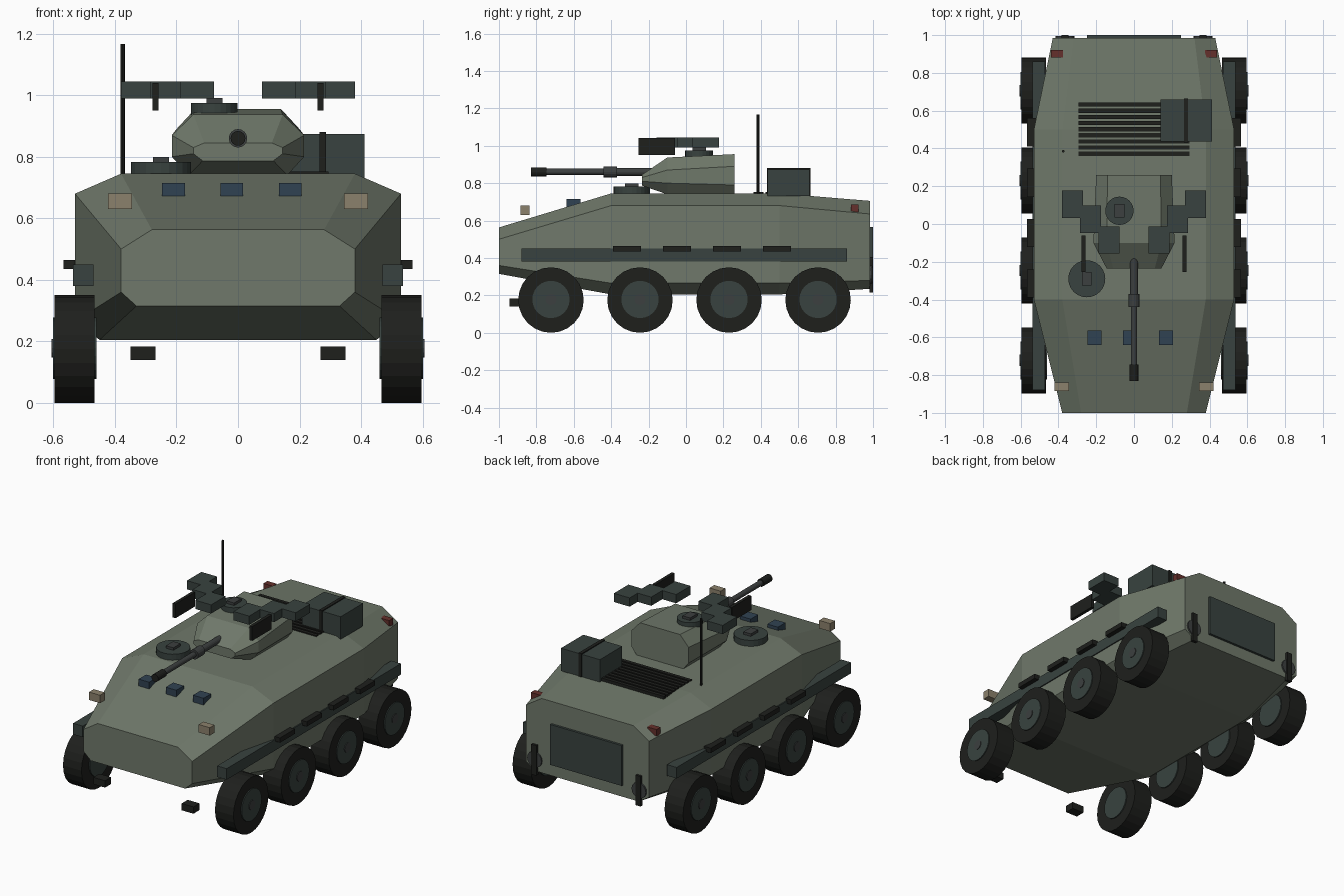
import bpy, bmesh
from math import pi
from mathutils import Matrix, Vector

if "Cube" in bpy.data.objects:
    bpy.data.objects.remove(bpy.data.objects["Cube"])


def material(name, r, g, b):
    m = bpy.data.materials.new(name)
    m.diffuse_color = (r, g, b, 1)
    m.use_nodes = True
    m.node_tree.nodes["Principled BSDF"].inputs["Base Color"].default_value = m.diffuse_color
    return m


GREEN = material("hull_green", .16, .19, .145)
DARK = material("dark_green", .04, .055, .05)
BLACK = material("black", .013, .014, .012)
METAL = material("gun_metal", .045, .05, .05)
BLUE = material("glass_blue", .03, .055, .085)
TAN = material("lamp_tan", .26, .22, .15)
RED = material("lamp_red", .13, .03, .025)


def finish(bm, name, mat):
    bmesh.ops.recalc_face_normals(bm, faces=bm.faces)
    me = bpy.data.meshes.new(name)
    bm.to_mesh(me)
    bm.free()
    me.materials.append(mat)
    ob = bpy.data.objects.new(name, me)
    bpy.context.collection.objects.link(ob)
    return ob


def box(name, x, y, z, mat):
    """Box from (min, max) ranges on each axis."""
    bm = bmesh.new()
    size = [r[1] - r[0] for r in (x, y, z)]
    mid = [(r[1] + r[0]) / 2 for r in (x, y, z)]
    bmesh.ops.create_cube(bm, size=1, matrix=Matrix.Translation(mid) @ Matrix.Diagonal((*size, 1)))
    return finish(bm, name, mat)


def box_pair(name, x, y, z, mat):
    box(name + "_right", x, y, z, mat)
    box(name + "_left", (-x[1], -x[0]), y, z, mat)


def rod(name, start, end, r, mat, sides=24):
    """Cylinder between two points."""
    a, b = Vector(start), Vector(end)
    bm = bmesh.new()
    turn = (b - a).to_track_quat('Z', 'Y').to_matrix().to_4x4()
    bmesh.ops.create_cone(bm, cap_ends=True, segments=sides, radius1=r, radius2=r,
                          depth=(b - a).length, matrix=Matrix.Translation((a + b) / 2) @ turn)
    return finish(bm, name, mat)


def loft(name, sections, mat):
    """Join cross-sections; each is (y, right half-profile from bottom to top)."""
    bm = bmesh.new()
    rings = []
    for y, half in sections:
        loop = half + [(-x, z) for x, z in reversed(half)]
        rings.append([bm.verts.new((x, y, z)) for x, z in loop])
    for a, b in zip(rings, rings[1:]):
        for i in range(len(a)):
            j = (i + 1) % len(a)
            bm.faces.new((a[i], a[j], b[j], b[i]))
    bm.faces.new(rings[0])
    bm.faces.new(rings[-1])
    return finish(bm, name, mat)


# Hull and turret shells
loft("hull", [
    (-1.0, [(.33, .315), (.38, .36), (.38, .50), (.28, .563)]),
    (-.4, [(.45, .205), (.53, .265), (.53, .68), (.38, .745)]),
    (.5, [(.45, .205), (.53, .265), (.53, .68), (.38, .745)]),
    (.985, [(.36, .235), (.43, .28), (.43, .635), (.32, .705)])], GREEN)
loft("turret", [
    (-.235, [(.115, .787), (.145, .81), (.145, .83), (.11, .845)]),
    (-.1, [(.16, .74), (.215, .80), (.215, .87), (.145, .937)]),
    (.26, [(.16, .74), (.20, .79), (.20, .89), (.14, .955)])], GREEN)

# Gun barrel with sleeve and muzzle
rod("barrel", (0, -.80, .86), (0, -.44, .86), .017, METAL, 16)
rod("barrel_base", (0, -.44, .86), (0, -.08, .86), .021, METAL, 16)
rod("barrel_sleeve", (0, -.44, .86), (0, -.37, .86), .03, METAL, 16)
rod("muzzle", (0, -.83, .86), (0, -.745, .86), .024, BLACK, 16)

# Wheels
for s, side in ((1, "right"), (-1, "left")):
    for i in range(4):
        y = -.722 + .476 * i
        tag = f"_{side}_{i + 1}"
        rod("tire" + tag, (s * .467, y, .175), (s * .596, y, .175), .175, BLACK)
        rod("hub" + tag, (s * .46, y, .178), (s * .602, y, .178), .1, DARK)
        rod("hub_cap" + tag, (s * .6, y, .178), (s * .606, y, .178), .03, METAL, 12)

# Side skirts and steps
box_pair("skirt", (.47, .537), (-.88, .86), (.38, .45), DARK)
for i in range(4):
    y = -.315 + .267 * i
    box_pair(f"step_{i + 1}", (.51, .567), (y - .075, y + .075), (.435, .465), BLACK)

# Hatches, each a disc with a raised block
for name, x, y, z, r in (("driver_hatch", -.25, -.29, .743, .098),
                         ("commander_hatch", -.077, .07, .935, .075)):
    top = z + .04
    rod(name, (x, y, z), (x, y, top), r, DARK)
    box(name + "_block", (x - .026, x + .026), (y - .036, y + .036), (top, top + .016), METAL)

# Stepped launcher boxes and hanging plates beside the turret
for i, (x, y) in enumerate(((.325, .105), (.23, .025), (.133, -.085))):
    box_pair(f"launcher_{i + 1}", (x - .055, x + .055), (y - .072, y + .072), (.99, 1.045), DARK)
box_pair("launcher_plate", (.258, .278), (-.255, -.06), (.95, 1.04), BLACK)

# Front vision blocks
for i, x in enumerate((-.21, -.02, .17)):
    box(f"vision_block_{i + 1}", (x - .037, x + .037), (-.64, -.565), (.672, .715), BLUE)

# Lights and tow hooks
box_pair("headlight", (.345, .422), (-.885, -.838), (.63, .68), TAN)
box_pair("tail_light", (.375, .44), (.882, .922), (.645, .687), RED)
box_pair("tow_hook", (.268, .35), (-.945, -.885), (.14, .183), BLACK)

# Engine grille slats
for i in range(9):
    y = .372 + .0325 * i
    box(f"grille_slat_{i + 1}", (-.295, .295), (y - .011, y + .011), (.715, .752), BLACK)

# Stowage box with strap
box("stowage_box", (.14, .412), (.437, .66), (.73, .874), DARK)
box("stowage_strap", (.265, .286), (.432, .665), (.73, .88), BLACK)

# Antenna
rod("antenna", (-.375, .385, .73), (-.375, .385, 1.167), .007, BLACK, 8)

# Rear ramp and propellers
box("rear_ramp", (-.25, .25), (.975, 1.0), (.31, .565), DARK)
for s, side in ((1, "right"), (-1, "left")):
    rod("propeller_" + side, (s * .365, .975, .31), (s * .365, .994, .31), .05, METAL, 16)
    box("propeller_blade_" + side, (s * .365 - .018, s * .365 + .018), (.98, 1.0), (.215, .405), BLACK)
